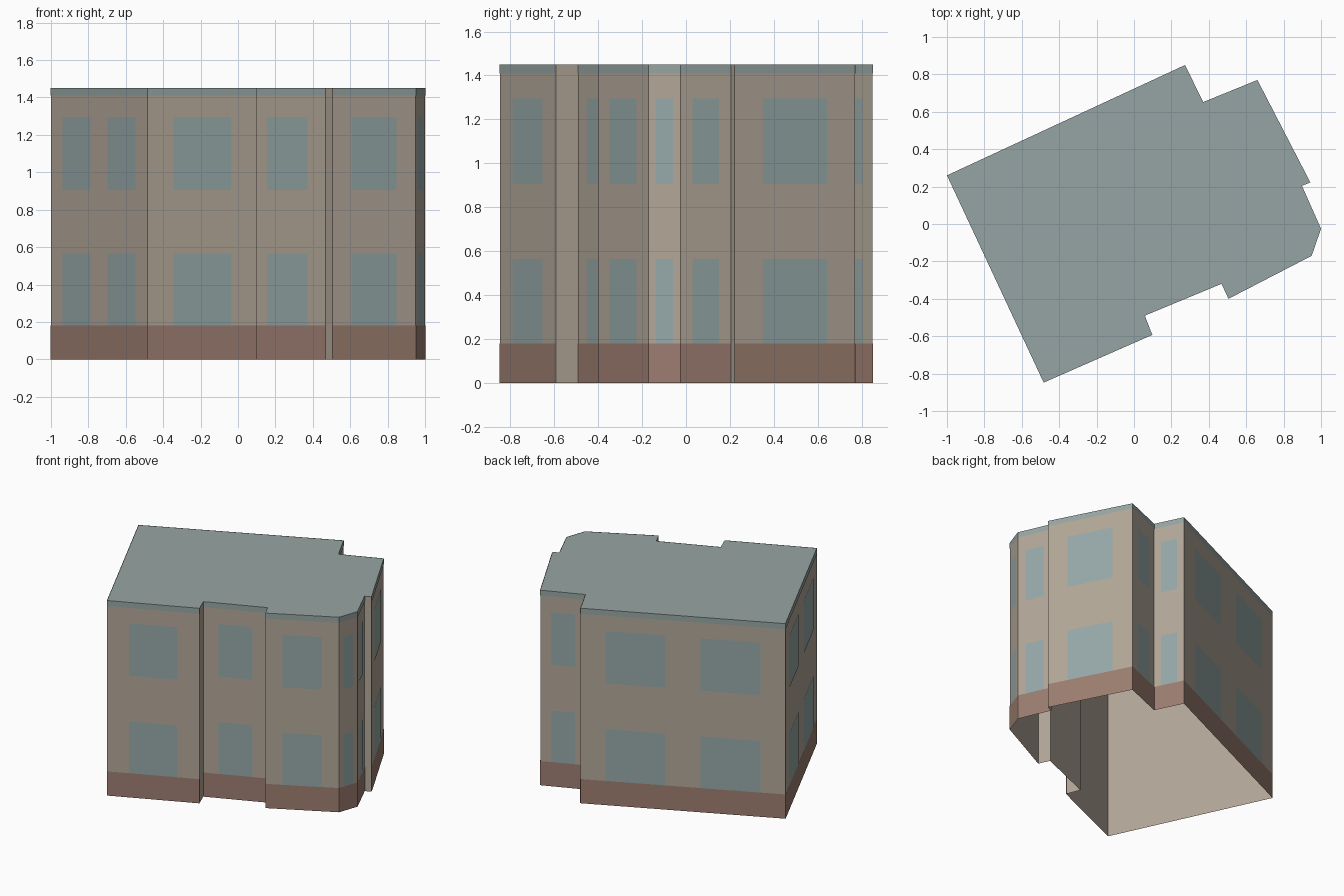
import bpy
from mathutils import Vector

cube = bpy.data.objects.get("Cube")
if cube:
    bpy.data.objects.remove(cube, do_unlink=True)

TOP, BASE_TOP, TRIM_BOTTOM = 1.45, 0.18, 1.41
STOREYS = [(0.18, 0.565), (0.905, 1.295)]
ONE, TWO = [(0.235, 0.765)], [(0.122, 0.414), (0.586, 0.878)]

# Footprint corners, counter-clockwise; each with the window spans of the
# wall that starts there (None = plain return wall)
PLAN = [
    (-1.0, 0.26, TWO), (-0.483, -0.848, ONE), (0.098, -0.593, None),
    (0.058, -0.49, ONE), (0.468, -0.32, None), (0.505, -0.40, ONE),
    (0.95, -0.17, ONE), (1.0, -0.025, ONE), (0.898, 0.204, None),
    (0.943, 0.222, ONE), (0.66, 0.77, ONE), (0.37, 0.652, ONE),
    (0.273, 0.85, TWO),
]


def material(name, rgb):
    linear = [(c / 255 / 12.92) if c < 11 else ((c / 255 + 0.055) / 1.055) ** 2.4 for c in rgb]
    mat = bpy.data.materials.new(name)
    mat.use_nodes = True
    mat.diffuse_color = (*linear, 1)
    mat.node_tree.nodes["Principled BSDF"].inputs["Base Color"].default_value = (*linear, 1)
    return mat


stone = material("beige stone", (178, 167, 152))
brick = material("brown brick", (156, 125, 112))
glass = material("blue grey glass", (150, 168, 168))
slate = material("grey green roof", (150, 165, 163))


def build(name, quads, mat):
    """Make one flat-shaded object from a list of polygons."""
    verts, faces = [], []
    for poly in quads:
        faces.append(range(len(verts), len(verts) + len(poly)))
        verts.extend(poly)
    mesh = bpy.data.meshes.new(name)
    mesh.from_pydata(verts, [], [list(f) for f in faces])
    mesh.materials.append(mat)
    obj = bpy.data.objects.new(name, mesh)
    bpy.context.collection.objects.link(obj)
    return obj


def panel(a, b, t0, t1, z0, z1, out=0.0):
    """Upright quad on wall a-b between two fractions, pushed outward."""
    d = b - a
    n = Vector((d.y, -d.x, 0)).normalized() * out
    p, q = a + d * t0 + n, a + d * t1 + n
    return [(v.x, v.y, z) for v, z in ((p, z0), (q, z0), (q, z1), (p, z1))]


walls, base, trim, windows = [], [], [], []
corners = [Vector((x, y, 0)) for x, y, _ in PLAN]
for i, (_, _, spans) in enumerate(PLAN):
    a, b = corners[i], corners[(i + 1) % len(corners)]
    walls.append(panel(a, b, 0, 1, 0, TOP))
    if spans is None:
        continue
    # Thin facing panels on the main walls
    base.append(panel(a, b, 0, 1, 0, BASE_TOP, 0.002))
    trim.append(panel(a, b, 0, 1, TRIM_BOTTOM, TOP, 0.002))
    for t0, t1 in spans:
        for z0, z1 in STOREYS:
            windows.append(panel(a, b, t0, t1, z0, z1, 0.002))

# The shell is open underneath
build("walls", walls, stone)
build("brick_base", base, brick)
build("roof_edge_trim", trim, slate)
build("windows", windows, glass)
build("roof", [[(c.x, c.y, TOP) for c in corners]], slate)
